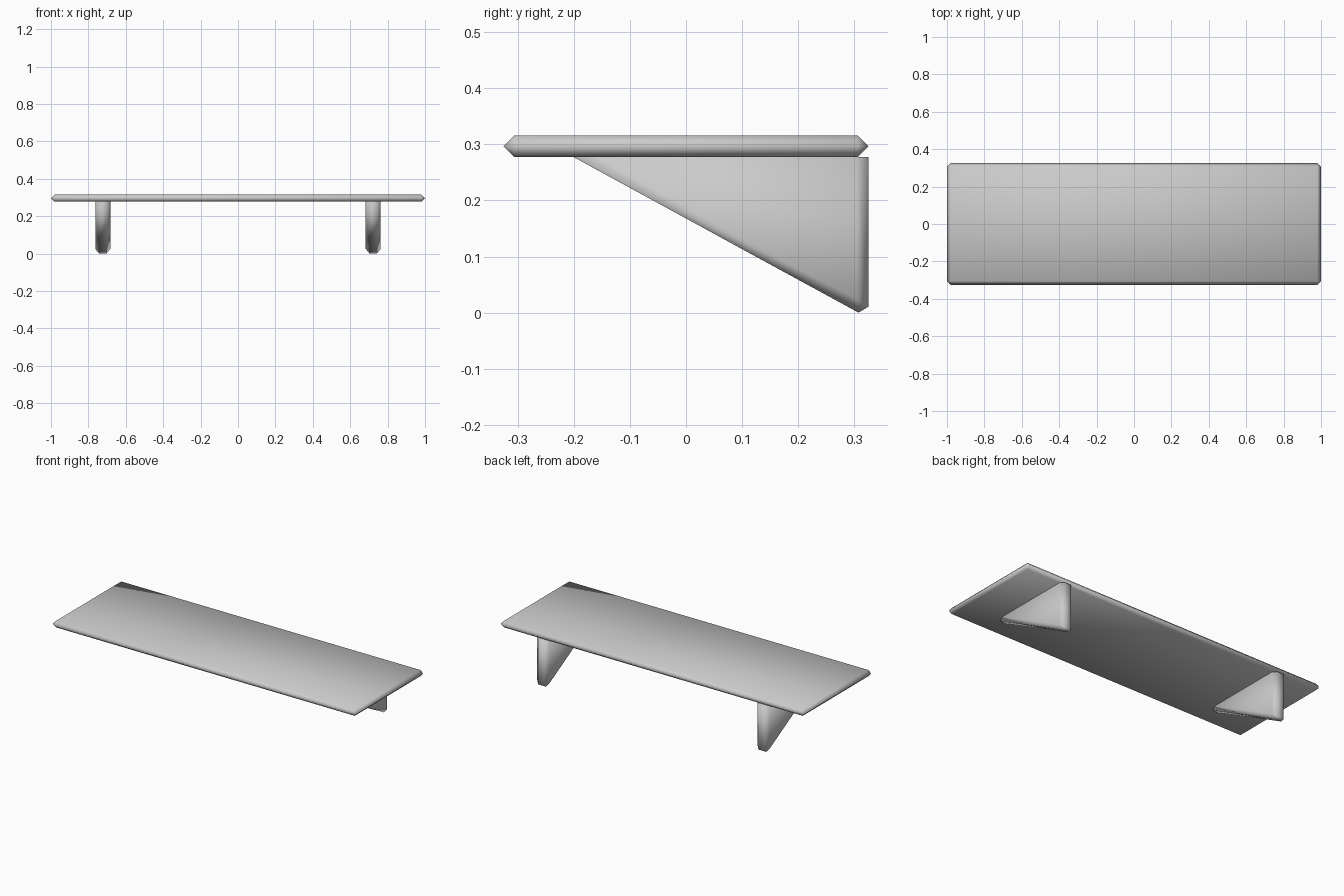
import bpy
import bmesh

cube = bpy.data.objects.get("Cube")
if cube:
    bpy.data.objects.remove(cube, do_unlink=True)

grey = bpy.data.materials.new("plain grey")
grey.use_nodes = True
colour = (0.6, 0.6, 0.6, 1)
grey.diffuse_color = colour
grey.node_tree.nodes["Principled BSDF"].inputs["Base Color"].default_value = colour


def chamfered_prism(name, profile, x_min, x_max, width, keep_top):
    """Extrude a side (y, z) profile along x and chamfer its edges."""
    bm = bmesh.new()
    face = bm.faces.new([bm.verts.new((x_min, y, z)) for y, z in profile])
    swept = bmesh.ops.extrude_face_region(bm, geom=[face])["geom"]
    moved = [v for v in swept if isinstance(v, bmesh.types.BMVert)]
    bmesh.ops.translate(bm, verts=moved, vec=(x_max - x_min, 0, 0))
    bmesh.ops.recalc_face_normals(bm, faces=bm.faces)
    top = max(z for y, z in profile)
    edges = [e for e in bm.edges
             if not (keep_top and all(v.co.z > top - 0.001 for v in e.verts))]
    bmesh.ops.bevel(bm, geom=edges, offset=width, segments=1,
                    affect='EDGES', clamp_overlap=True)
    bmesh.ops.remove_doubles(bm, verts=bm.verts, dist=0.0005)
    bmesh.ops.recalc_face_normals(bm, faces=bm.faces)
    for f in bm.faces:
        f.smooth = True
    mesh = bpy.data.meshes.new(name)
    bm.to_mesh(mesh)
    bm.free()
    mesh.materials.append(grey)
    obj = bpy.data.objects.new(name, mesh)
    bpy.context.collection.objects.link(obj)
    return obj


# Shelf board with pointed chamfered rim
back, under, top = 0.325, 0.277, 0.316
chamfered_prism("shelf_board",
                [(-back, under), (back, under), (back, top), (-back, top)],
                -1, 1, (top - under) / 2, False)

# Two triangular brackets under the back edge
for side, sign in (("right", -1), ("left", 1)):
    centre = sign * 0.723
    chamfered_prism(side + "_bracket",
                    [(-0.2, under), (back, under), (back, -0.0095)],
                    centre - 0.04, centre + 0.04, 0.02, True)
